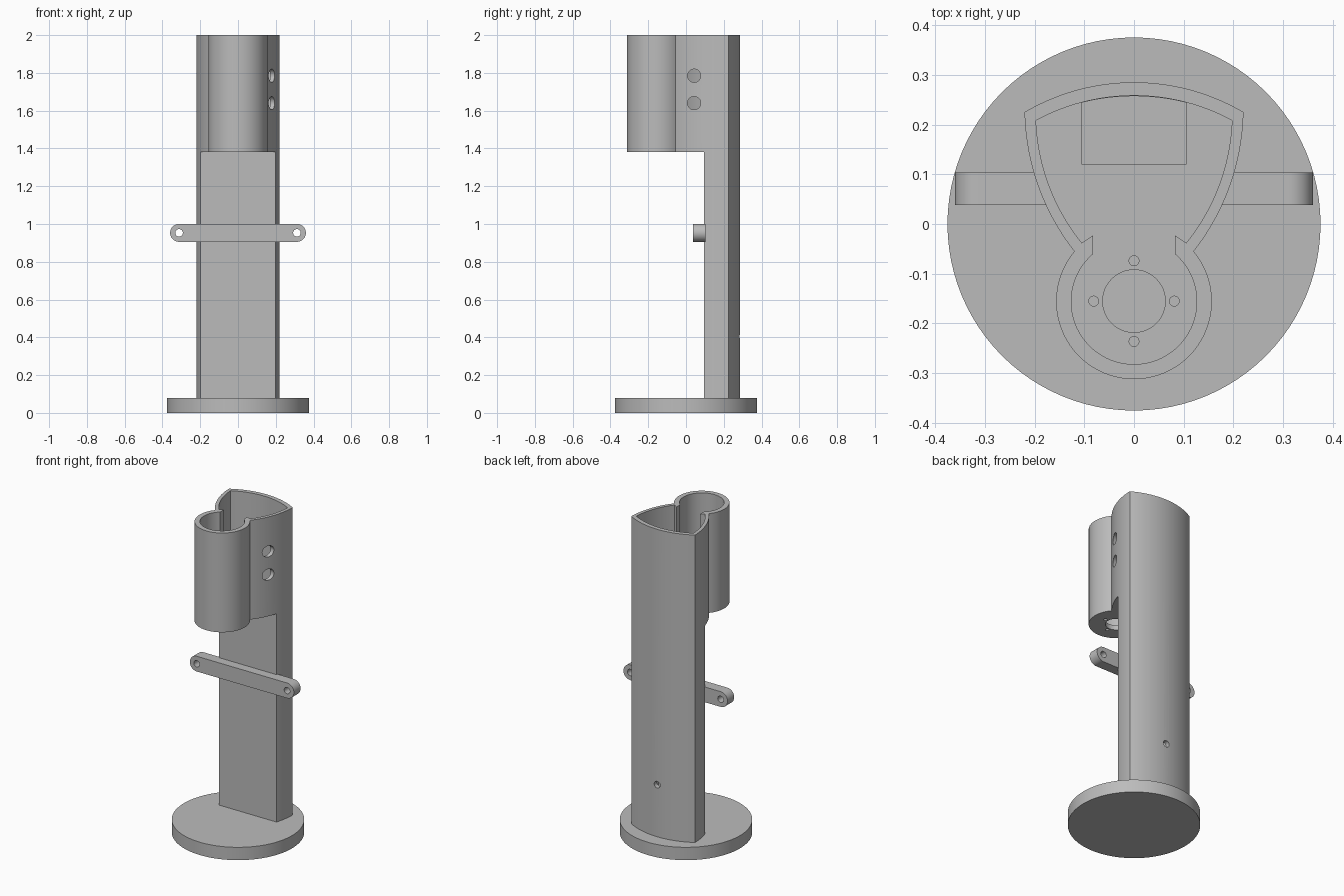
import bpy, bmesh, math
from mathutils import Vector

old = bpy.data.objects.get("Cube")
if old:
    bpy.data.objects.remove(old, do_unlink=True)

grey = bpy.data.materials.new("plain grey")
grey.use_nodes = True
COLOUR = (0.5, 0.5, 0.5, 1)
grey.diffuse_color = COLOUR
grey.node_tree.nodes["Principled BSDF"].inputs["Base Color"].default_value = COLOUR


def arc(p, q, r, n=24):
    """Points on the circular arc from p through q to r."""
    p, q, r = Vector(p), Vector(q), Vector(r)
    a, b = q - p, r - p
    d = 2 * a.cross(b)
    c = p + Vector((b.y * a.dot(a) - a.y * b.dot(b),
                    a.x * b.dot(b) - b.x * a.dot(a))) / d
    start, mid, end = (math.atan2(v.y - c.y, v.x - c.x) for v in (p, q, r))
    sweep = (end - start) % math.tau
    if (mid - start) % math.tau > sweep:
        sweep -= math.tau
    rad = (p - c).length
    return [(c.x + rad * math.cos(start + sweep * i / n),
             c.y + rad * math.sin(start + sweep * i / n)) for i in range(n + 1)]


def circle(x, y, r, n=32):
    return [(x + r * math.cos(math.tau * i / n),
             y + r * math.sin(math.tau * i / n)) for i in range(n)]


def rect(x0, y0, x1, y1):
    return [(x0, y0), (x1, y0), (x1, y1), (x0, y1)]


def mirror(points):
    return [(-x, y) for x, y in reversed(points)]


def prism(name, outline, lo, hi, axis="z"):
    """Extrude a closed outline along an axis."""
    place = {"x": lambda u, v, w: (w, u, v),
             "y": lambda u, v, w: (u, w, v),
             "z": lambda u, v, w: (u, v, w)}[axis]
    bm = bmesh.new()
    face = bm.faces.new([bm.verts.new(place(u, v, lo)) for u, v in outline])
    ext = bmesh.ops.extrude_face_region(bm, geom=[face])
    verts = [g for g in ext["geom"] if isinstance(g, bmesh.types.BMVert)]
    bmesh.ops.translate(bm, verts=verts, vec=place(0, 0, hi - lo))
    bmesh.ops.recalc_face_normals(bm, faces=bm.faces)
    mesh = bpy.data.meshes.new(name)
    bm.to_mesh(mesh)
    bm.free()
    mesh.materials.append(grey)
    obj = bpy.data.objects.new(name, mesh)
    bpy.context.collection.objects.link(obj)
    return obj


def activate(obj):
    bpy.ops.object.select_all(action="DESELECT")
    obj.select_set(True)
    bpy.context.view_layer.objects.active = obj


def cut(obj, *args):
    """Subtract a prism from the object."""
    cutter = prism("cutter", *args)
    cutter.hide_render = True
    mod = obj.modifiers.new("cut", "BOOLEAN")
    mod.operation, mod.solver, mod.object = "DIFFERENCE", "EXACT", cutter
    activate(obj)
    bpy.ops.object.modifier_apply(modifier=mod.name)
    bpy.data.objects.remove(cutter, do_unlink=True)


BASE_TOP, SHELF, FLOOR, TOP = 0.08, 1.38, 1.41, 2.0
TUBE_Y = -0.155

# Round foot
base = prism("base_disc", circle(0, 0, 0.375, 96), 0, BASE_TOP)

# Outer outline: bowed back, curved sides, round tube at the front
side = arc((0.12, -0.055), (0.193, 0.077), (0.22, 0.225))
back = arc((0.22, 0.225), (0, 0.285), (-0.22, 0.225))
tube = arc((-0.12, -0.055), (0, -0.312), (0.12, -0.055), 56)
column = prism("column", side + back[1:-1] + mirror(side) + tube[1:-1], BASE_TOP, TOP)

# Cut the front away below the shelf
cut(column, rect(-0.5, -0.5, 0.5, 0.095), 0, SHELF)

# Open chamber with the neck lips
side = [(0.082, -0.06), (0.082, -0.023)] + arc((0.105, -0.038), (0.171, 0.078), (0.197, 0.208))
back = arc((0.197, 0.208), (0, 0.258), (-0.197, 0.208))
tube = arc((-0.082, -0.06), (0, -0.282), (0.082, -0.06), 56)
cut(column, side + back[1:-1] + mirror(side) + tube[1:-1], FLOOR, TOP + 0.1)

# Cable shaft down the column and its outlet at the back
shaft = [(-0.105, 0.12), (0.105, 0.12)] + arc((0.105, 0.244), (0, 0.257), (-0.105, 0.244), 12)
cut(column, shaft, 0.05, FLOOR + 0.001)
cut(column, circle(0, 0.405, 0.021), 0.2, 0.4, "y")

# Holes in the tube floor
cut(column, circle(0, TUBE_Y, 0.063, 48), SHELF - 0.1, FLOOR + 0.05)
for dx, dy in ((1, 0), (-1, 0), (0, 1), (0, -1)):
    cut(column, circle(dx * 0.081, TUBE_Y + dy * 0.081, 0.01, 16), SHELF - 0.1, FLOOR + 0.05)

# Two button holes in the left wall
for z in (1.64, 1.785):
    cut(column, circle(0.043, z, 0.035), 0.1, 0.3, "x")

# Cross bar with rounded, drilled ends
BAR_Z, BAR_R, BAR_X = 0.953, 0.0475, 0.312
end = arc((BAR_X, BAR_Z - BAR_R), (BAR_X + BAR_R, BAR_Z), (BAR_X, BAR_Z + BAR_R))
bar = prism("cross_bar", end + mirror(end), 0.038, 0.104, "y")
for s in (1, -1):
    cut(bar, circle(s * BAR_X, BAR_Z, 0.02), 0, 0.2, "y")

for obj in (base, column, bar):
    activate(obj)
    bpy.ops.object.shade_smooth_by_angle(angle=math.radians(30))
